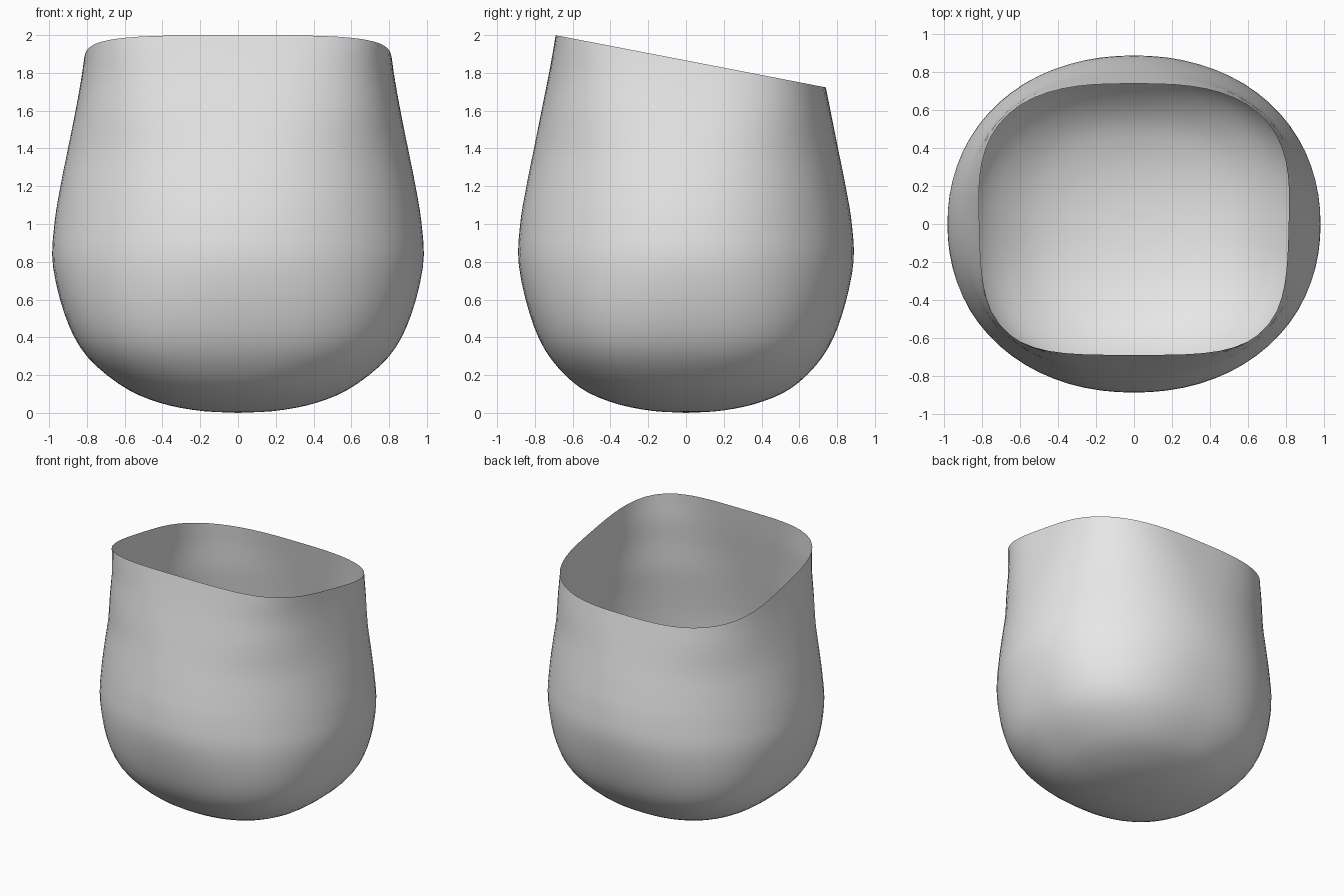
import bpy, bmesh, math

if "Cube" in bpy.data.objects:
    bpy.data.objects.remove(bpy.data.objects["Cube"])

COLS, ROWS = 72, 40

# Cross-sections from base to rim: height, half width, half depth, squareness
KEYS = [
    (0.0, 0.0, 0.0, 2.1), (0.012, 0.21, 0.19, 2.15), (0.055, 0.42, 0.39, 2.2),
    (0.14, 0.61, 0.57, 2.35), (0.30, 0.80, 0.725, 2.45), (0.50, 0.91, 0.82, 2.35),
    (0.78, 0.98, 0.885, 2.15), (1.0, 0.972, 0.878, 2.12), (1.2, 0.94, 0.845, 2.2),
    (1.4, 0.90, 0.805, 2.35), (1.6, 0.86, 0.765, 2.7), (1.8, 0.825, 0.725, 3.1),
    (2.0, 0.80, 0.69, 3.8), (2.2, 0.78, 0.66, 4.2),
]


def section(u):
    """Smoothly interpolated cross-section at position u along the keys."""
    i = min(int(u), len(KEYS) - 2)
    t = u - i
    b, c = KEYS[i], KEYS[i + 1]
    a = KEYS[i - 1] if i else tuple(2 * p - q for p, q in zip(b, c))
    d = KEYS[i + 2] if i + 2 < len(KEYS) else tuple(2 * q - p for p, q in zip(b, c))
    return [0.5 * (2 * q + (r - p) * t + (2 * p - 5 * q + 4 * r - s) * t * t
                   + (3 * q - p - 3 * r + s) * t ** 3)
            for p, q, r, s in zip(a, b, c, d)]


def point(u, ang):
    """Point on the rounded-square shell."""
    z, hx, hy, n = section(u)
    c, s = math.cos(ang), math.sin(ang)
    r = (abs(c) ** n + abs(s) ** n) ** (-1 / n)
    return hx * r * c, hy * r * s, max(z, 0.0)


def rim_position(ang):
    """Where this column meets the slanted rim plane."""
    lo, hi = 9.0, len(KEYS) - 1.0
    for _ in range(30):
        mid = (lo + hi) / 2
        x, y, z = point(mid, ang)
        if z < 1.866 - 0.193 * y:
            lo = mid
        else:
            hi = mid
    return lo


# Open shell: a base pole, then rings up to the slanted rim
bm = bmesh.new()
pole = bm.verts.new((0, 0, 0))
columns = []
for k in range(COLS):
    ang = 2 * math.pi * k / COLS
    top = rim_position(ang)
    columns.append([bm.verts.new(point(top * r / ROWS, ang))
                    for r in range(1, ROWS + 1)])
for k in range(COLS):
    p, q = columns[k], columns[(k + 1) % COLS]
    bm.faces.new((pole, q[0], p[0]))
    for r in range(ROWS - 1):
        bm.faces.new((p[r], q[r], q[r + 1], p[r + 1]))
for f in bm.faces:
    f.smooth = True

mesh = bpy.data.meshes.new("open_shell")
bm.to_mesh(mesh)
bm.free()
shell = bpy.data.objects.new("open_shell", mesh)
bpy.context.collection.objects.link(shell)

grey = bpy.data.materials.new("light_grey")
grey.diffuse_color = (0.8, 0.8, 0.8, 1)
grey.use_nodes = True
grey.node_tree.nodes["Principled BSDF"].inputs["Base Color"].default_value = grey.diffuse_color
mesh.materials.append(grey)
